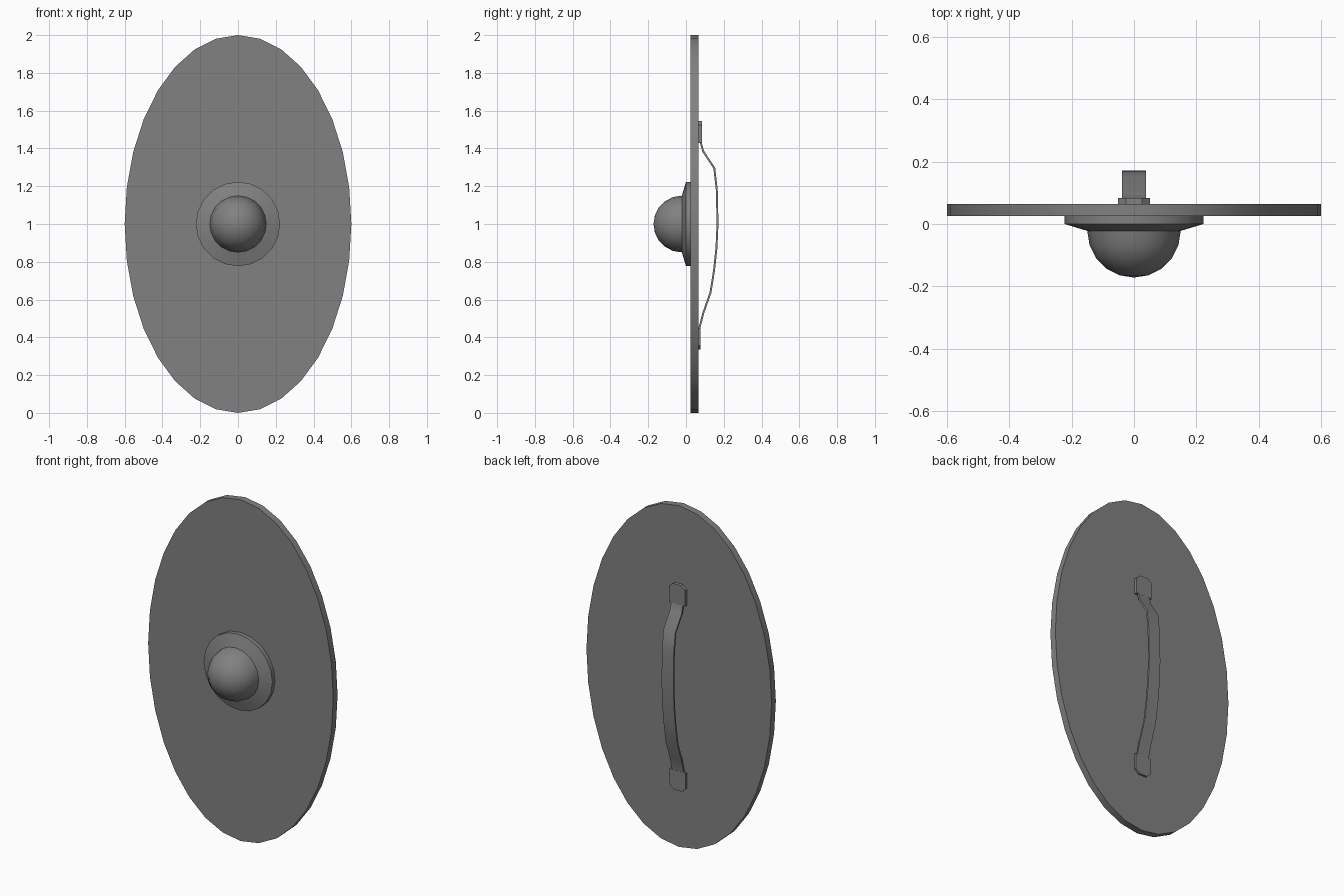
import bpy, bmesh, math

cube = bpy.data.objects.get("Cube")
if cube:
    bpy.data.objects.remove(cube, do_unlink=True)

GREY = (0.22, 0.22, 0.22, 1)
metal = bpy.data.materials.new("mid grey")
metal.use_nodes = True
metal.diffuse_color = GREY
metal.node_tree.nodes["Principled BSDF"].inputs["Base Color"].default_value = GREY


def finish(name, bm, smooth=True):
    bmesh.ops.recalc_face_normals(bm, faces=bm.faces)
    mesh = bpy.data.meshes.new(name)
    bm.to_mesh(mesh)
    bm.free()
    mesh.materials.append(metal)
    obj = bpy.data.objects.new(name, mesh)
    bpy.context.collection.objects.link(obj)
    if smooth:
        bpy.ops.object.select_all(action='DESELECT')
        obj.select_set(True)
        bpy.context.view_layer.objects.active = obj
        bpy.ops.object.shade_smooth_by_angle(angle=math.radians(30))
    return obj


def extrude_outline(name, points, offset, smooth=True):
    """Fill a closed outline and extrude it into a solid."""
    bm = bmesh.new()
    face = bm.faces.new([bm.verts.new(p) for p in points])
    result = bmesh.ops.extrude_face_region(bm, geom=[face], use_keep_orig=True)
    verts = [g for g in result["geom"] if isinstance(g, bmesh.types.BMVert)]
    bmesh.ops.translate(bm, verts=verts, vec=offset)
    return finish(name, bm, smooth)


# Oval board
SIDES = 32
oval = [(0.6 * math.sin(2 * math.pi * i / SIDES), 0.025,
         1 + math.cos(2 * math.pi * i / SIDES)) for i in range(SIDES)]
extrude_outline("shield_board", oval, (0, 0.04, 0))

# Boss: flange, sloped collar and dome, spun around the y axis
RINGS = 5
profile = [(0, 0.025), (0.223, 0.025), (0.223, 0), (0.15, -0.022)]
for i in range(1, RINGS + 1):
    a = math.pi / 2 * i / RINGS
    profile.append((0.15 * math.cos(a), -0.022 - 0.15 * math.sin(a)))
bm = bmesh.new()
verts = [bm.verts.new((0, y, 1 + r)) for r, y in profile]
edges = [bm.edges.new(pair) for pair in zip(verts, verts[1:])]
bmesh.ops.spin(bm, geom=verts + edges, cent=(0, 0, 1), axis=(0, 1, 0),
               angle=2 * math.pi, steps=RINGS * 4, use_duplicate=False)
bmesh.ops.remove_doubles(bm, verts=bm.verts, dist=0.0005)
finish("boss", bm)

# Grip strap: thin band swept along a bowed side profile (y, z)
path = [(0.071, 1.5), (0.073, 1.45), (0.091, 1.385), (0.15, 1.295), (0.163, 1.18),
        (0.167, 1.0), (0.161, 0.87), (0.148, 0.75), (0.129, 0.635),
        (0.092, 0.53), (0.071, 0.45), (0.069, 0.38)]
HALF = 0.005
inner, outer = [], []
for i, (y, z) in enumerate(path):
    y0, z0 = path[max(i - 1, 0)]
    y1, z1 = path[min(i + 1, len(path) - 1)]
    length = math.hypot(y1 - y0, z1 - z0)
    ny, nz = (z0 - z1) / length * HALF, (y1 - y0) / length * HALF
    inner.append((-0.038, y - ny, z - nz))
    outer.append((-0.038, y + ny, z + nz))
extrude_outline("grip_strap", inner + outer[::-1], (0.076, 0, 0))


# End plates with clipped outer corners
def end_plate(name, z_inner, z_outer, thickness):
    clip = z_outer + (0.022 if z_inner > z_outer else -0.022)
    right = [(0.052, z_inner), (0.052, clip), (0.026, z_outer)]
    outline = right + [(-x, z) for x, z in reversed(right)]
    extrude_outline(name, [(x, 0.064, z) for x, z in outline],
                    (0, thickness, 0), False)


end_plate("upper_grip_plate", 1.43, 1.545, 0.02)
end_plate("lower_grip_plate", 0.45, 0.335, 0.013)
